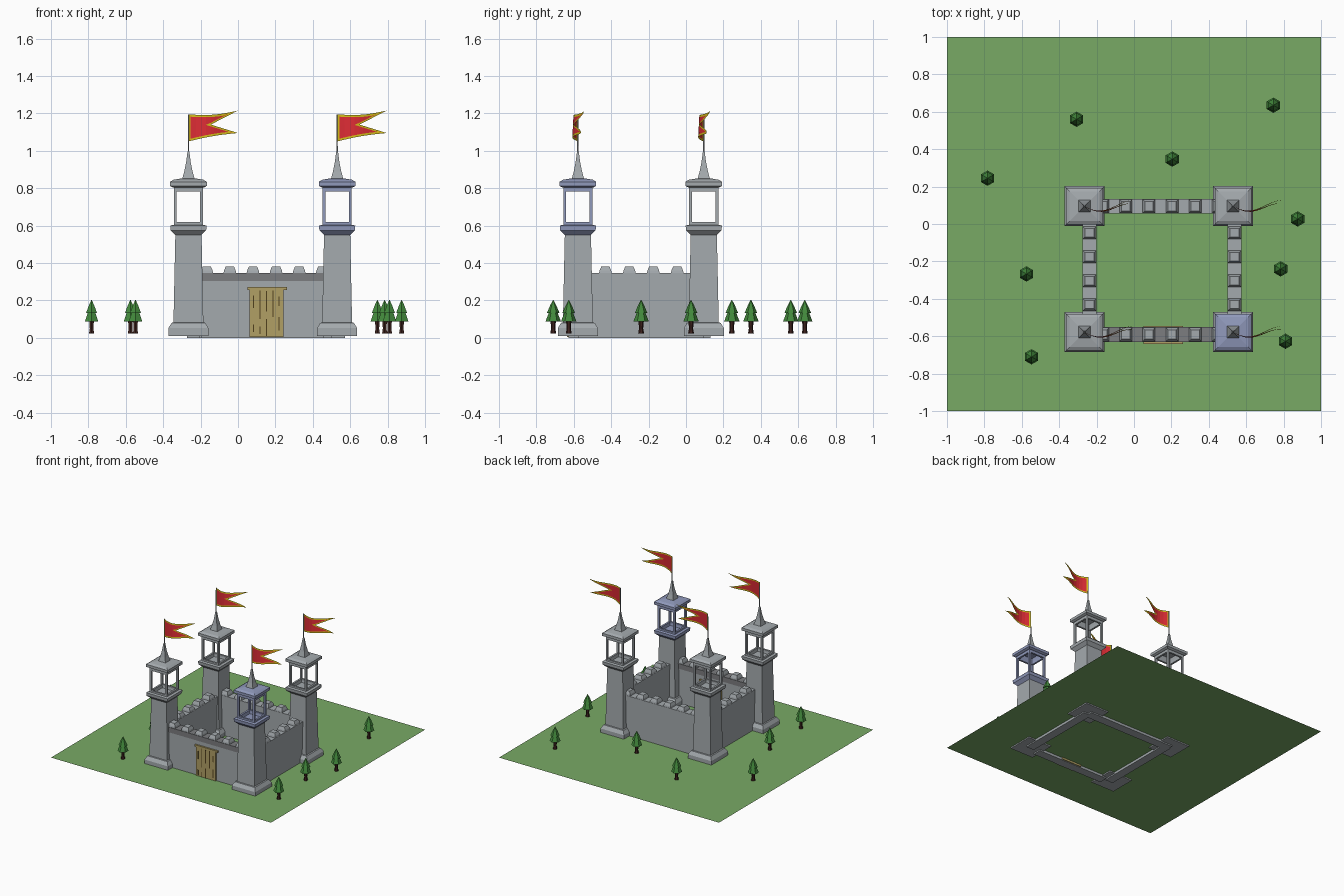
import bpy, bmesh, math

if "Cube" in bpy.data.objects:
    bpy.data.objects.remove(bpy.data.objects["Cube"])

def mat(name, r, g, b):
    m = bpy.data.materials.new(name)
    m.diffuse_color = (r, g, b, 1)
    m.use_nodes = True
    m.node_tree.nodes["Principled BSDF"].inputs["Base Color"].default_value = m.diffuse_color
    return m

STONE = mat("stone grey", .37, .40, .42)
DARK = mat("dark stone", .20, .205, .215)
BLUE = mat("blue stone", .28, .32, .50)
GRASS = mat("grass green", .19, .40, .13)
LEAF = mat("tree green", .055, .25, .045)
BARK = mat("bark brown", .045, .015, .012)
WOOD = mat("door wood", .44, .35, .13)
GAP = mat("plank gap brown", .08, .05, .012)
RED = mat("flag red", .72, .025, .035)
YELLOW = mat("flag yellow", .68, .52, .01)

def finish(name, bm, *mats, solid=True):
    if solid:
        bmesh.ops.recalc_face_normals(bm, faces=bm.faces)
    me = bpy.data.meshes.new(name)
    bm.to_mesh(me)
    bm.free()
    for m in mats:
        me.materials.append(m)
    ob = bpy.data.objects.new(name, me)
    bpy.context.collection.objects.link(ob)
    return ob

def add_loft(bm, profile, cx, cy, n=4, sx=1, sy=1):
    """Stack n-sided rings from (half width, z) pairs and cap the ends."""
    k, a0 = (math.sqrt(2), math.pi / 4) if n == 4 else (1, math.pi / 2)
    rings = [[bm.verts.new((cx + sx * k * r * math.cos(a0 + 2 * math.pi * i / n),
                            cy + sy * k * r * math.sin(a0 + 2 * math.pi * i / n), z))
              for i in range(n)] for r, z in profile]
    for a, b in zip(rings, rings[1:]):
        for i in range(n):
            j = (i + 1) % n
            bm.faces.new((a[i], a[j], b[j], b[i]))
    bm.faces.new(rings[0][::-1])
    bm.faces.new(rings[-1])

def loft(name, profile, cx, cy, m, n=4):
    bm = bmesh.new()
    add_loft(bm, profile, cx, cy, n)
    return finish(name, bm, m)

def add_box(bm, x0, x1, y0, y1, z0, z1):
    add_loft(bm, [(.5, z0), (.5, z1)], (x0 + x1) / 2, (y0 + y1) / 2, 4, x1 - x0, y1 - y0)

def box(name, m, *dims):
    bm = bmesh.new()
    add_box(bm, *dims)
    return finish(name, bm, m)

# lawn: a flat sheet slightly above the foundations
bm = bmesh.new()
bmesh.ops.create_grid(bm, x_segments=1, y_segments=1, size=1)
bmesh.ops.translate(bm, verts=bm.verts, vec=(0, 0, .02))
finish("lawn", bm, GRASS, solid=False)

# swallow-tailed waving flag with a yellow border
def flag(cx, cy):
    bm = bmesh.new()
    L, notch, b = .265, .45, .012
    us = [0, .045, .15, .25, .35, .45, .52, .6, .7, .8, .9, 1]
    for top in (True, False):
        rows = []
        for u in us:
            if top:
                edge = 1.195 - .012 * math.sin(math.pi * u) + .02 * u
            else:
                edge = 1.05 + .045 * u + .006 * math.sin(math.pi * u)
            tip = 1.215 if top else 1.095
            mid = 1.132 + .008 * min(u / notch, 1)
            t = max(0, (u - notch) / (1 - notch))
            inner = mid + (tip - mid) * t
            w = inner - edge
            s = 1 if w > 0 else -1
            bo = min(b, abs(w) / 2)
            bi = min(b * .8, abs(w) / 2) if u >= notch else 0
            zs = [edge, edge + s * bo, inner - s * bi, inner]
            col = []
            for z in zs:
                lean = (z - 1.13) * .15
                y = -.03 * math.sin(2 * math.pi * u * .75) * (1 - .3 * u) + lean * u
                col.append(bm.verts.new((cx + L * u, cy + y, z)))
            rows.append(col)
        for i, (p, q) in enumerate(zip(rows, rows[1:])):
            for k in range(3):
                f = bm.faces.new((p[k], q[k], q[k + 1], p[k + 1]))
                plain = k == 1 or (k == 2 and us[i + 1] < notch)
                f.material_index = 0 if plain and i > 0 else 1
    bmesh.ops.remove_doubles(bm, verts=bm.verts, dist=.0001)
    bmesh.ops.dissolve_degenerate(bm, edges=bm.edges, dist=.0001)
    finish("flag", bm, RED, YELLOW, solid=False)

# towers
def tower(cx, cy, top):
    loft("tower_shaft", [(.107, .01), (.107, .052), (.09, .08), (.08, .082), (.07, .55)], cx, cy, STONE)
    loft("tower_crown", [(.07, .55), (.08, .56), (.095, .575), (.097, .60), (.08, .604),
                         (.063, .604), (.06, .59)], cx, cy, top)
    bm = bmesh.new()
    o, i = .078, .063
    for z0, z1 in ((.60, .618), (.782, .806)):          # rails
        for s in (-1, 1):
            a, c = sorted((s * i, s * o))
            add_box(bm, cx - o, cx + o, cy + a, cy + c, z0, z1)
            add_box(bm, cx + a, cx + c, cy - i, cy + i, z0, z1)
    for sx in (-1, 1):                                   # corner posts
        for sy in (-1, 1):
            px, py, h = cx + sx * .0705, cy + sy * .0705, .0075
            add_box(bm, px - h, px + h, py - h, py + h, .618, .782)
    finish("lookout_frame", bm, top)
    loft("tower_roof", [(.06, .83), (.064, .803), (.085, .805), (.098, .812), (.098, .834),
                        (.08, .845), (.033, .853)], cx, cy, top)
    loft("spire", [(.033, .85), (.022, .89), (.012, .94), (.005, .995)], cx, cy, STONE)
    loft("flag_pole", [(.004, .99), (.003, 1.195)], cx, cy, STONE, 6)
    flag(cx, cy)

X0, X1, Y0, Y1 = -.265, .53, -.578, .095
for x in (X0, X1):
    for y in (Y0, Y1):
        tower(x, y, BLUE if (x, y) == (X1, Y0) else STONE)

# walls
box("front_wall", STONE, X0 + .07, X1 - .07, -.627, -.555, 0, .305)
box("front_wall_band", DARK, X0 + .065, X1 - .065, -.632, -.55, .305, .347)
box("back_wall", STONE, X0, X1, .058, .132, 0, .305)
box("back_wall_band", STONE, X0 + .06, X1 - .06, .056, .134, .305, .347)
for name, x in (("left", -.238), ("right", .537)):
    box(name + "_wall", STONE, x - .036, x + .036, Y0, Y1, 0, .305)
    box(name + "_wall_band", STONE, x - .038, x + .038, Y0 + .06, Y1 - .06, .305, .347)

# battlements: tapered blocks along every wall
bm = bmesh.new()
BLOCK = [(.034, .345), (.031, .36), (.022, .381)]
for k in range(6):
    for y in (-.591, .095):
        add_loft(bm, BLOCK, -.167 + .1235 * k, y, 4, 1, 1.1)
for k in range(4):
    for x in (-.238, .537):
        add_loft(bm, BLOCK, x, -.047 - .128 * k, 4, 1.1, 1)
finish("battlements", bm, STONE)

# door with lintel and plank gaps
box("door", WOOD, .062, .242, -.636, -.547, .004, .258)
box("door_lintel", WOOD, .052, .262, -.641, -.545, .256, .271)
bm = bmesh.new()
for x, z0, z1 in ((.082, .16, .225), (.082, .03, .07), (.117, .10, .254), (.117, .02, .06),
                  (.152, .14, .25), (.152, .01, .10), (.188, .11, .254), (.22, .04, .11), (.22, .17, .22)):
    add_box(bm, x - .003, x + .003, -.638, -.635, z0, z1)
finish("door_plank_gaps", bm, GAP)

# trees
for x, y in ((-.307, .56), (.745, .635), (.205, .347), (-.783, .245), (.875, .027),
             (.784, -.24), (-.575, -.267), (-.548, -.71), (.81, -.627)):
    loft("tree_trunk", [(.016, .022), (.011, .05), (.015, .095)], x, y, BARK, 6)
    bm = bmesh.new()
    add_loft(bm, [(.041, .088), (.018, .148)], x, y, 6)
    add_loft(bm, [(.034, .132), (.017, .172), (.001, .203)], x, y, 6)
    finish("tree_foliage", bm, LEAF)
